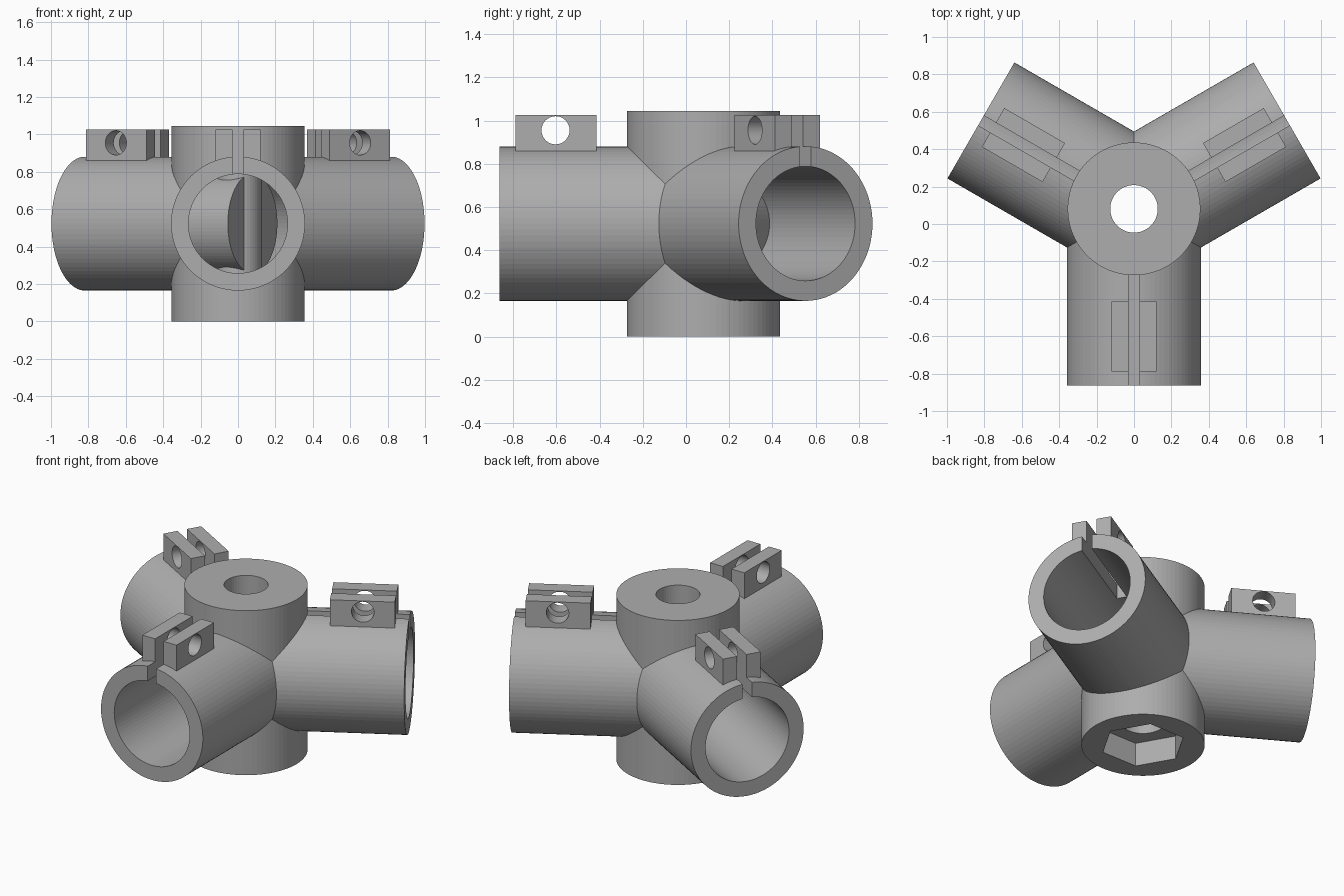
import bpy
import math
from mathutils import Matrix, Vector

if "Cube" in bpy.data.objects:
    bpy.data.objects.remove(bpy.data.objects["Cube"], do_unlink=True)

CENTRE_Y = 0.081
AXIS_Z = 0.523
ARM_LENGTH = 0.945
SEGMENTS = 80

grey = bpy.data.materials.new("plain grey")
grey.use_nodes = True
colour = (0.42, 0.42, 0.42, 1)
grey.diffuse_color = colour
grey.node_tree.nodes["Principled BSDF"].inputs["Base Color"].default_value = colour


def place(obj, name, angle):
    """Bake the part's transform, turned about the hub axis."""
    turn = Matrix.Translation((0, CENTRE_Y, 0)) @ Matrix.Rotation(angle, 4, "Z")
    obj.data.transform(turn @ obj.matrix_basis)
    obj.matrix_basis = Matrix.Identity(4)
    obj.name = name
    obj.data.materials.append(grey)
    return obj


def rod(name, start, end, radius, angle=0.0, sides=SEGMENTS, spin=0.0):
    """Cylinder between two points in the frame of one arm."""
    start, end = Vector(start), Vector(end)
    bpy.ops.mesh.primitive_cylinder_add(vertices=sides, radius=radius,
                                        depth=(end - start).length)
    obj = bpy.context.object
    aim = (end - start).to_track_quat("Z", "Y").to_matrix().to_4x4()
    obj.matrix_basis = (Matrix.Translation((start + end) / 2) @ aim
                        @ Matrix.Rotation(spin, 4, "Z"))
    return place(obj, name, angle)


def block(name, low, high, angle=0.0):
    """Box between two corners in the frame of one arm."""
    low, high = Vector(low), Vector(high)
    bpy.ops.mesh.primitive_cube_add(size=1)
    obj = bpy.context.object
    obj.matrix_basis = (Matrix.Translation((low + high) / 2)
                        @ Matrix.Diagonal((high - low).to_4d()))
    return place(obj, name, angle)


def combine(target, tools, operation):
    """Apply each tool to the target as a boolean, then discard it."""
    for tool in tools:
        tool.hide_render = True
        mod = target.modifiers.new(operation.lower(), "BOOLEAN")
        mod.operation = operation
        mod.solver = "EXACT"
        mod.object = tool
        bpy.context.view_layer.objects.active = target
        bpy.ops.object.modifier_apply(modifier=mod.name)
        bpy.data.objects.remove(tool, do_unlink=True)


angles = [math.radians(a) for a in (0, 120, 240)]
arms, bores = [], []

# Three arms, each with a slotted pair of clamp lugs
for a in angles:
    arm = rod("arm", (0, 0.1, AXIS_Z), (0, -ARM_LENGTH, AXIS_Z), 0.358, a)
    lugs = block("clamp_lugs", (-0.12, -0.87, 0.8), (0.12, -0.495, 1.025), a)
    slot = block("slot", (-0.03, -1.1, 0.6), (0.03, -0.25, 1.2), a)
    bolt = rod("bolt_hole", (-0.2, -0.685, 0.955), (0.2, -0.685, 0.955), 0.065, a)
    combine(arm, [lugs], "UNION")
    combine(arm, [slot, bolt], "DIFFERENCE")
    arms.append(arm)
    bores.append(rod("bore", (0, 0.09, AXIS_Z), (0, -1.1, AXIS_Z), 0.265, a))

# Upright hub joined to the arms
body = rod("pipe_connector", (0, 0, 0), (0, 0, 1.045), 0.355)
combine(body, arms, "UNION")

# Hollow arms, bolt hole along the hub, nut recess underneath
hole = rod("hub_hole", (0, 0, -0.1), (0, 0, 1.2), 0.127, sides=48)
nut = rod("nut_recess", (0, 0, -0.1), (0, 0, 0.15), 0.245, sides=6,
          spin=math.radians(30))
combine(body, bores + [hole, nut], "DIFFERENCE")
